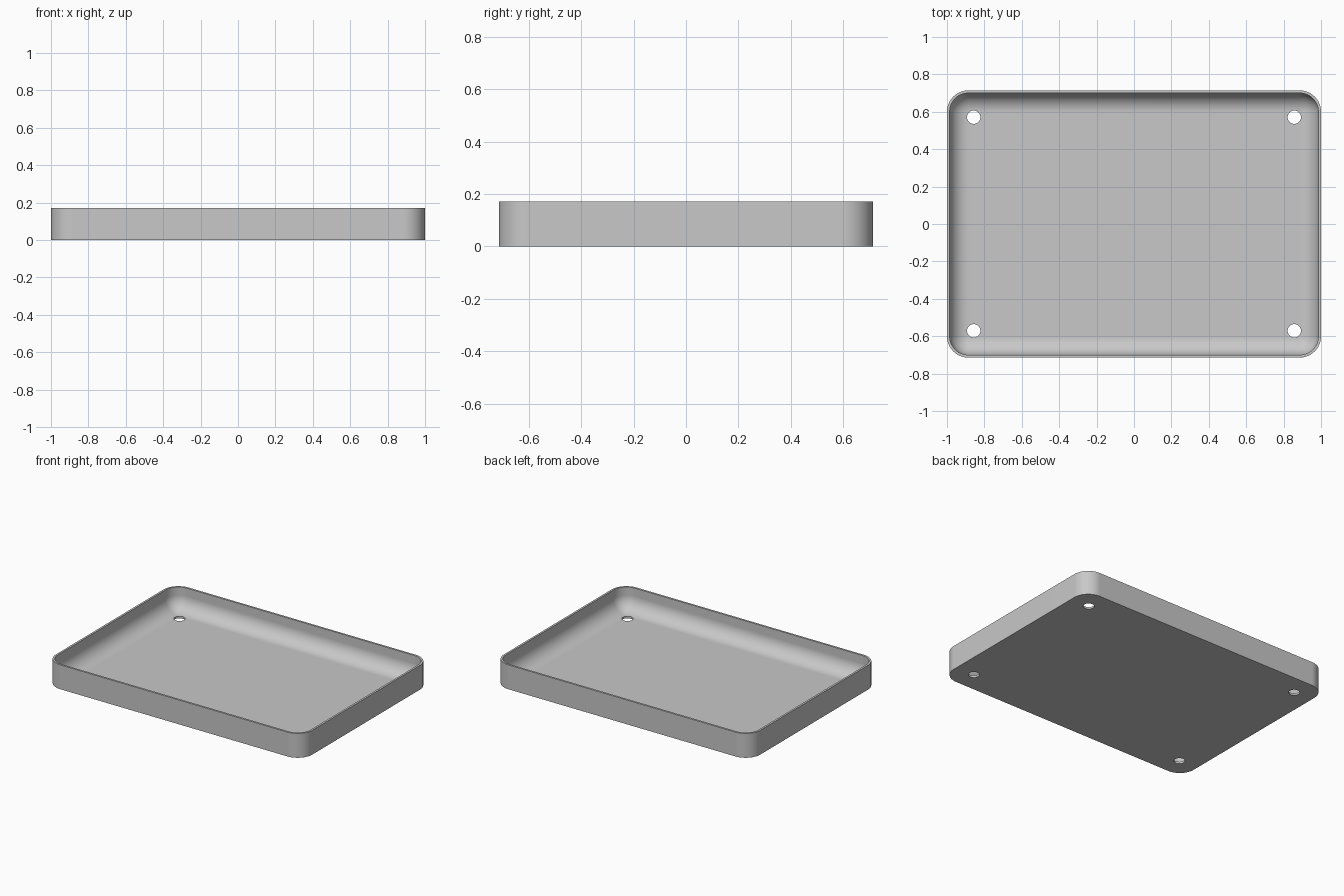
import bpy
import bmesh
import math

cube = bpy.data.objects.get("Cube")
if cube:
    bpy.data.objects.remove(cube, do_unlink=True)

HALF_X, HALF_Y, HEIGHT = 1.0, 0.7143, 0.1714
WALL = 0.0143          # wall and floor thickness
CORNER = 0.1143        # outer corner radius
FILLET = CORNER - WALL  # inside radius between wall and floor
HOLE_X, HOLE_Y, HOLE_R = 0.857, 0.571, 0.0357
STEPS = 12

grey = bpy.data.materials.new("plain grey")
grey.use_nodes = True
grey.diffuse_color = (0.58, 0.58, 0.58, 1)
grey.node_tree.nodes["Principled BSDF"].inputs["Base Color"].default_value = grey.diffuse_color


def rounded_ring(bm, radius, z):
    """Rounded rectangle around the fixed corner centres."""
    ring = []
    for i, (sx, sy) in enumerate([(1, 1), (-1, 1), (-1, -1), (1, -1)]):
        for k in range(STEPS + 1):
            a = (i + k / STEPS) * math.pi / 2
            ring.append(bm.verts.new((sx * (HALF_X - CORNER) + radius * math.cos(a),
                                      sy * (HALF_Y - CORNER) + radius * math.sin(a), z)))
    return ring


# Tray: outer wall, rim, inner wall, then the fillet down to the floor
profile = [(CORNER, 0), (CORNER, HEIGHT), (FILLET, HEIGHT)]
for k in range(STEPS + 1):
    a = k / STEPS * math.pi / 2
    profile.append((FILLET * math.cos(a), WALL + FILLET * (1 - math.sin(a))))

bm = bmesh.new()
rings = [rounded_ring(bm, r, z) for r, z in profile]
for low, high in zip(rings, rings[1:]):
    for j in range(len(low)):
        n = (j + 1) % len(low)
        bm.faces.new((low[j], low[n], high[n], high[j]))
bm.faces.new(rings[0][::-1])
bm.faces.new(rings[-1])
bmesh.ops.remove_doubles(bm, verts=bm.verts, dist=0.0001)
bmesh.ops.recalc_face_normals(bm, faces=bm.faces)
mesh = bpy.data.meshes.new("tray")
bm.to_mesh(mesh)
bm.free()
mesh.materials.append(grey)
tray = bpy.data.objects.new("tray", mesh)
bpy.context.collection.objects.link(tray)

# Four round holes through the floor
cutters = []
for sx in (-1, 1):
    for sy in (-1, 1):
        bpy.ops.mesh.primitive_cylinder_add(vertices=32, radius=HOLE_R, depth=0.16,
                                            location=(sx * HOLE_X, sy * HOLE_Y, 0))
        cutter = bpy.context.object
        cutter.name = "hole_cutter"
        cutter.hide_render = True
        cutter.data.materials.append(grey)
        cutters.append(cutter)

bpy.ops.object.select_all(action="DESELECT")
tray.select_set(True)
bpy.context.view_layer.objects.active = tray
for cutter in cutters:
    cut = tray.modifiers.new("hole", "BOOLEAN")
    cut.operation = "DIFFERENCE"
    cut.solver = "EXACT"
    cut.object = cutter
    bpy.ops.object.modifier_apply(modifier=cut.name)
for cutter in cutters:
    bpy.data.objects.remove(cutter, do_unlink=True)

# Smooth fillets with flat floor and crisp rim
bpy.ops.object.shade_smooth_by_angle(angle=math.radians(30))
weighted = tray.modifiers.new("flat_floor", "WEIGHTED_NORMAL")
weighted.keep_sharp = True
